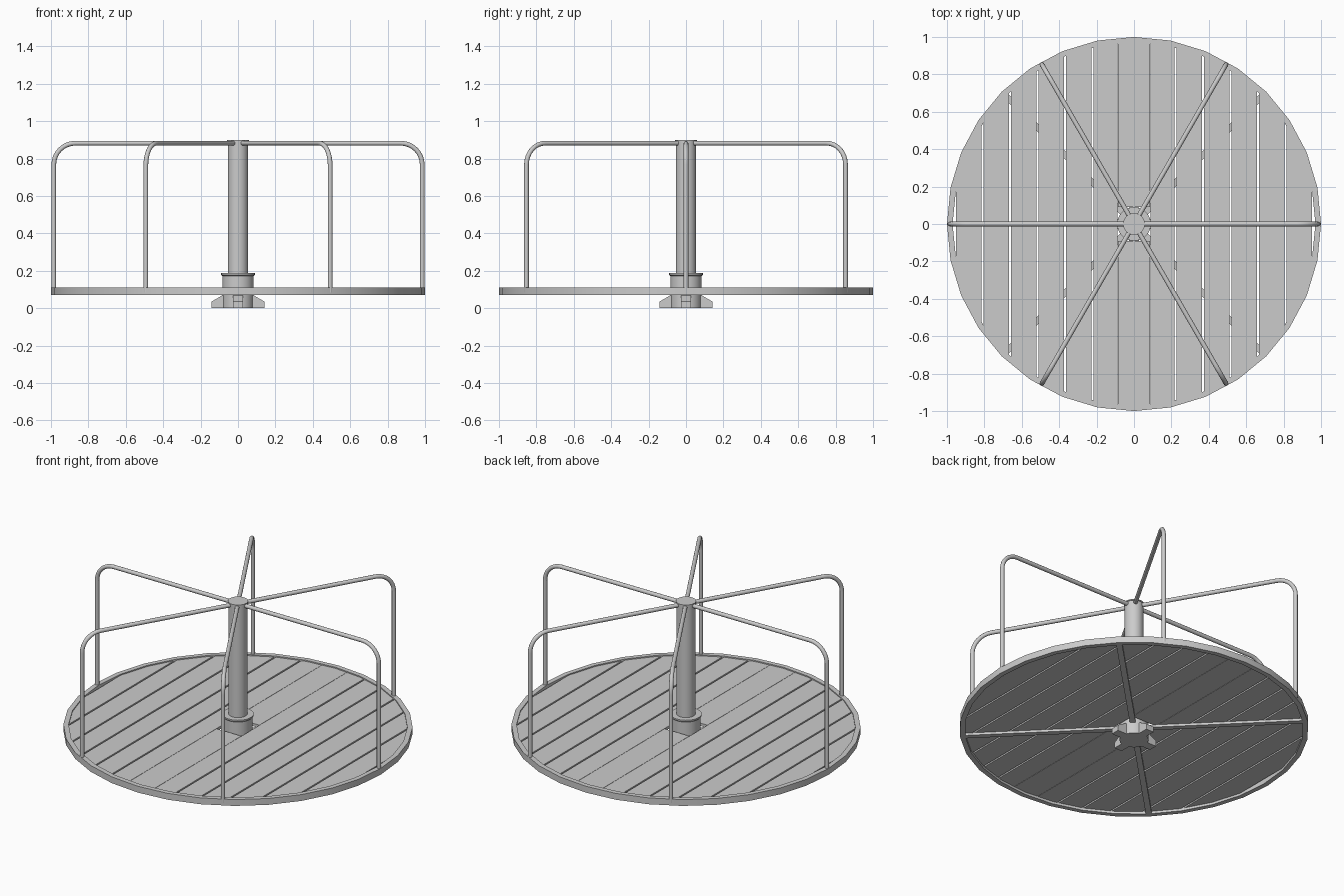
import bpy, bmesh, math
from mathutils import Matrix, Vector

cube = bpy.data.objects.get("Cube")
if cube:
    bpy.data.objects.remove(cube)

grey = bpy.data.materials.new("grey_metal")
grey.use_nodes = True
colour = (0.6, 0.6, 0.6, 1)
grey.diffuse_color = colour
grey.node_tree.nodes["Principled BSDF"].inputs["Base Color"].default_value = colour


def add_object(name, bm, smooth=False):
    bmesh.ops.recalc_face_normals(bm, faces=bm.faces)
    mesh = bpy.data.meshes.new(name)
    bm.to_mesh(mesh)
    bm.free()
    mesh.materials.append(grey)
    obj = bpy.data.objects.new(name, mesh)
    bpy.context.collection.objects.link(obj)
    if smooth:
        bpy.ops.object.select_all(action='DESELECT')
        obj.select_set(True)
        bpy.context.view_layer.objects.active = obj
        bpy.ops.object.shade_smooth_by_angle(angle=math.radians(35))
    return obj


def lathe(name, profile, sides, closed=False):
    """Revolve (radius, z) points about the z axis."""
    bm = bmesh.new()
    verts = [bm.verts.new((r, 0, z)) for r, z in profile]
    pairs = list(zip(verts, verts[1:]))
    if closed:
        pairs.append((verts[-1], verts[0]))
    edges = [bm.edges.new(p) for p in pairs]
    bmesh.ops.spin(bm, geom=verts + edges, axis=(0, 0, 1), cent=(0, 0, 0),
                   angle=math.tau, steps=sides, use_merge=True)
    bmesh.ops.remove_doubles(bm, verts=bm.verts, dist=0.0001)
    add_object(name, bm, smooth=True)


def prism(bm, outline, offset, matrix=Matrix()):
    """Extrude a flat outline by an offset vector."""
    face = bm.faces.new([bm.verts.new(matrix @ Vector(p)) for p in outline])
    new = bmesh.ops.extrude_face_region(bm, geom=[face], use_keep_orig=True)["geom"]
    moved = [v for v in new if isinstance(v, bmesh.types.BMVert)]
    bmesh.ops.translate(bm, verts=moved, vec=matrix.to_3x3() @ Vector(offset))


# Outer rim
lathe("platform_rim", [(0.97, 0.07), (1, 0.07), (1, 0.11), (0.97, 0.11)], 32, closed=True)

# Deck boards, trimmed to the circle and opened around the hub
bottom, thick, reach, hole = 0.085, 0.018, 0.972, 0.09
bm = bmesh.new()


def board(x0, x1, y0=None):
    xs = [x0 + (x1 - x0) * i / 4 for i in range(5)]
    far = [(x, math.sqrt(reach ** 2 - x * x), bottom) for x in xs]
    if y0 is None:
        near = [(x, -y, z) for x, y, z in reversed(far)]
    else:
        near = [(x1, y0, bottom), (x0, y0, bottom)]
    prism(bm, far + near, (0, 0, thick))


board(-0.086, 0.086, hole)
bmesh.ops.rotate(bm, verts=bmesh.ops.duplicate(bm, geom=bm.verts[:] + bm.edges[:] + bm.faces[:])["geom"][:len(bm.verts) // 2],
                 cent=(0, 0, 0), matrix=Matrix.Rotation(math.pi, 3, 'Z'))
pitch = 0.147
for i in range(6):
    inner = 0.222 + pitch * (i - 1) + 0.005 if i else 0.088
    outer = 0.222 + pitch * i - 0.005
    board(inner, outer)
    board(-outer, -inner)
add_object("deck_boards", bm)

# Diagonal beams under the deck
bm = bmesh.new()
for i in range(4):
    turn = Matrix.Rotation(math.radians(45 + 90 * i), 4, 'Z')
    prism(bm, [(0.06, -0.017, 0.07), (0.975, -0.017, 0.07),
               (0.975, 0.017, 0.07), (0.06, 0.017, 0.07)], (0, 0, 0.015), turn)
add_object("support_beams", bm)

# Centre post with cap, and the bearing sleeve around its foot
lathe("centre_post", [(0, 0.1), (0.054, 0.1), (0.054, 0.893), (0.058, 0.893),
                      (0.058, 0.9), (0, 0.9)], 32)
lathe("bearing_sleeve", [(0, 0), (0.083, 0), (0.083, 0.172), (0.09, 0.178),
                         (0.09, 0.187), (0, 0.187)], 32)

# Four sloped feet around the base
bm = bmesh.new()
for i in range(4):
    turn = Matrix.Rotation(math.radians(90 * i), 4, 'Z')
    prism(bm, [(0.05, -0.027, 0), (0.142, -0.027, 0), (0.142, -0.027, 0.035),
               (0.085, -0.027, 0.068), (0.05, -0.027, 0.068)], (0, 0.054, 0), turn)
add_object("base_feet", bm)

# Six bent handrails from the post to the rim
tube, rail_r, rail_z, bend = 0.0125, 0.985, 0.882, 0.115
path = [(0.03, rail_z)]
for i in range(9):
    a = math.pi / 2 * i / 8
    path.append((rail_r - bend + bend * math.sin(a), rail_z - bend + bend * math.cos(a)))
path.append((rail_r, 0.085))
bm = bmesh.new()
sides = 12
for k in range(6):
    turn = Matrix.Rotation(math.radians(60 * k), 4, 'Z')
    rings = []
    for j, (r, z) in enumerate(path):
        # The tube stays in one plane, so each ring uses the path normal
        a = math.pi / 2 * min(max(j - 1, 0), 8) / 8
        normal = Vector((math.sin(a), 0, math.cos(a)))
        side = Vector((0, 1, 0))
        rings.append([bm.verts.new(turn @ (Vector((r, 0, z))
                      + normal * tube * math.cos(math.tau * s / sides)
                      + side * tube * math.sin(math.tau * s / sides))) for s in range(sides)])
    for a, b in zip(rings, rings[1:]):
        for s in range(sides):
            t = (s + 1) % sides
            bm.faces.new((a[s], a[t], b[t], b[s]))
    bm.faces.new(rings[0])
    bm.faces.new(rings[-1])
add_object("handrails", bm, smooth=True)
